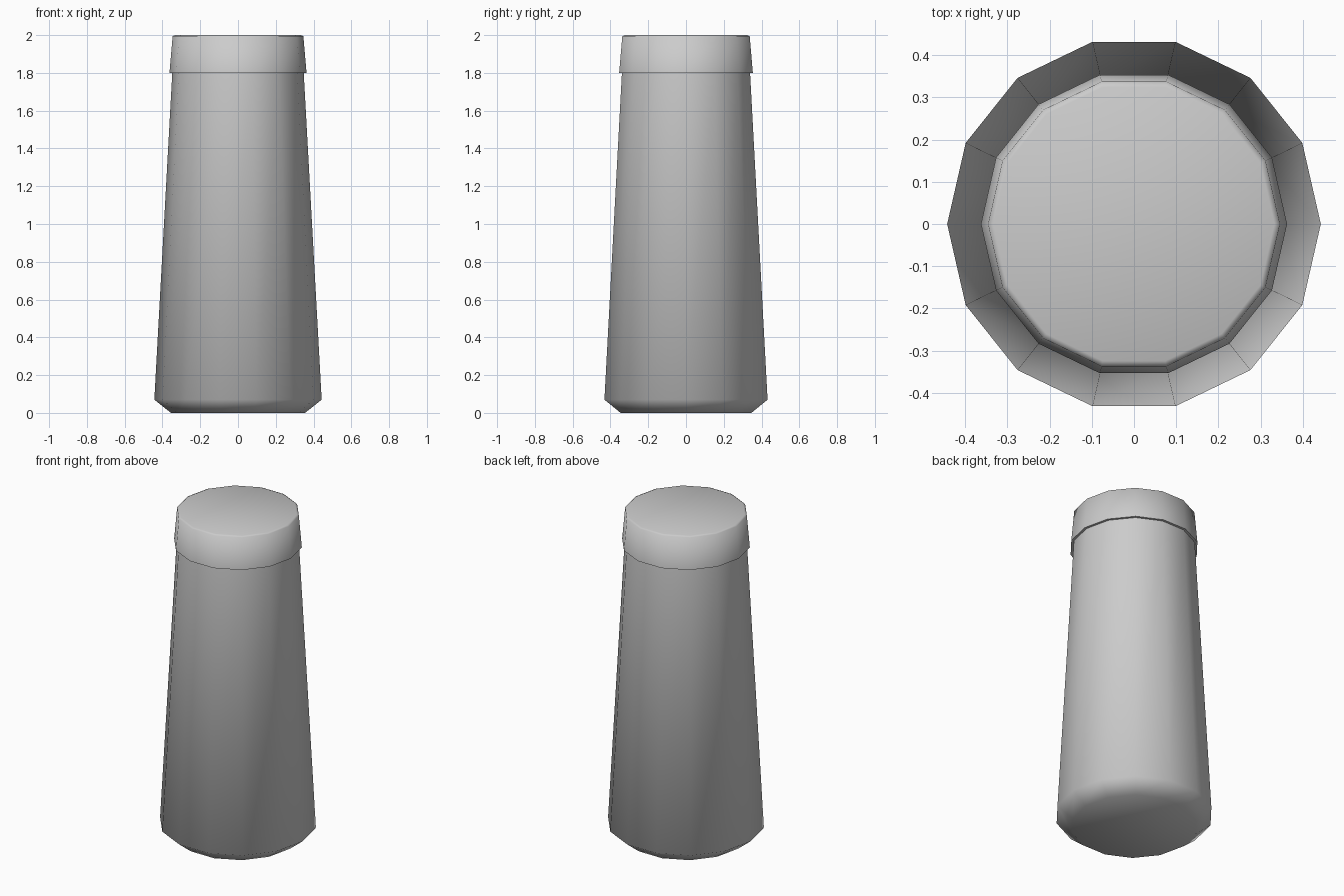
import bpy, bmesh
from math import cos, sin, pi, radians

if "Cube" in bpy.data.objects:
    bpy.data.objects.remove(bpy.data.objects["Cube"])

SIDES = 14


def lathe(name, profile, cap_bottom=False, cap_top=False):
    """Turn a bottom-to-top (radius, z) profile into a 14-sided part."""
    bm = bmesh.new()
    rings = [[bm.verts.new((r * cos(2 * pi * i / SIDES), r * sin(2 * pi * i / SIDES), z))
              for i in range(SIDES)] for r, z in profile]
    for low, high in zip(rings, rings[1:]):
        for i in range(SIDES):
            j = (i + 1) % SIDES
            bm.faces.new((low[i], low[j], high[j], high[i]))
    if cap_bottom:
        bm.faces.new(rings[0][::-1])
    if cap_top:
        bm.faces.new(rings[-1])
    mesh = bpy.data.meshes.new(name)
    bm.to_mesh(mesh)
    bm.free()
    obj = bpy.data.objects.new(name, mesh)
    bpy.context.collection.objects.link(obj)
    bpy.ops.object.select_all(action='DESELECT')
    obj.select_set(True)
    bpy.context.view_layer.objects.active = obj
    bpy.ops.object.shade_smooth_by_angle(angle=radians(60))
    return obj


# Tapered body with a chamfered foot
lathe("body", [(0.355, 0.0), (0.443, 0.07), (0.348, 1.8)], cap_bottom=True)

# Collar with an underside ledge, soft rim and flat top
lathe("collar_cap", [(0.348, 1.8), (0.363, 1.8), (0.346, 1.994), (0.333, 2.0)], cap_top=True)
